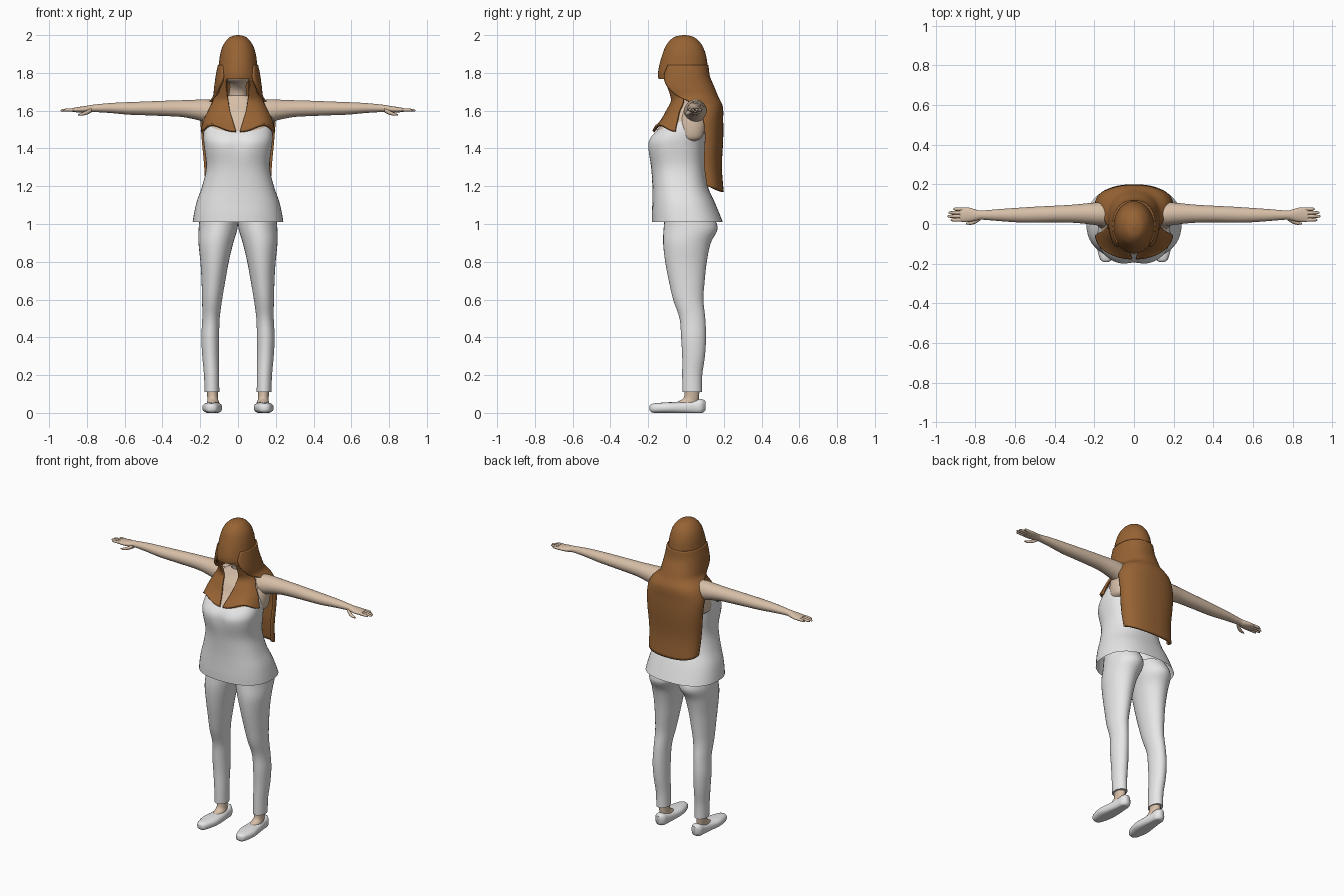
import bpy, bmesh, math
from mathutils import Vector

if "Cube" in bpy.data.objects:
    bpy.data.objects.remove(bpy.data.objects["Cube"])


def material(name, rgb):
    m = bpy.data.materials.new(name)
    m.use_nodes = True
    m.diffuse_color = (*rgb, 1)
    m.node_tree.nodes["Principled BSDF"].inputs["Base Color"].default_value = (*rgb, 1)
    return m


SKIN = material("skin", (0.68, 0.52, 0.39))
HAIR = material("auburn_hair", (0.31, 0.125, 0.034))
CLOTH = material("white_cloth", (0.8, 0.8, 0.8))


def smooth_rows(rows, steps):
    """Catmull-Rom interpolation between cross-section rows."""
    out = []
    for i in range(len(rows) - 1):
        a, b, c, d = (rows[min(max(i + k, 0), len(rows) - 1)] for k in (-1, 0, 1, 2))
        for j in range(steps):
            t = j / steps
            out.append([q + t * ((r - p) + t * ((2 * p - 5 * q + 4 * r - s)
                        + t * (3 * (q - r) + s - p))) / 2 for p, q, r, s in zip(a, b, c, d)])
    return out + [list(rows[-1])]


def rounded(angle, power):
    """Unit superellipse point."""
    c, s = math.cos(angle), math.sin(angle)
    e = 2 / power
    return math.copysign(abs(c) ** e, c), math.copysign(abs(s) ** e, s)


def finish(name, bm, mats):
    bmesh.ops.recalc_face_normals(bm, faces=bm.faces)
    mesh = bpy.data.meshes.new(name)
    bm.to_mesh(mesh)
    bm.free()
    for m in mats:
        mesh.materials.append(m)
    ob = bpy.data.objects.new(name, mesh)
    bpy.context.collection.objects.link(ob)
    bpy.ops.object.select_all(action='DESELECT')
    ob.select_set(True)
    bpy.context.view_layer.objects.active = ob
    bpy.ops.object.shade_smooth_by_angle(angle=math.radians(50))
    return ob


def skin_rings(bm, rings, closed):
    n = len(rings[0])
    for lo, hi in zip(rings, rings[1:]):
        for i in range(n if closed else n - 1):
            k = (i + 1) % n
            bm.faces.new((lo[i], lo[k], hi[k], hi[i]))


def loft_mesh(rows, axis, side=1, n=28, power=2.0, steps=4, caps=True):
    """Rows: position on axis, then centre and radius for the two other axes."""
    order = {'X': (0, 1, 2), 'Y': (1, 0, 2), 'Z': (2, 0, 1)}[axis]
    bm, rings = bmesh.new(), []
    for p, c1, r1, c2, r2 in smooth_rows(rows, steps):
        ring = []
        for i in range(n):
            u, v = rounded(math.tau * i / n, power)
            co = Vector()
            for k, val in zip(order, (p, c1 + r1 * u, c2 + r2 * v)):
                co[k] = val
            co.x *= side
            co.z = max(co.z, 0)
            ring.append(bm.verts.new(co))
        rings.append(ring)
    skin_rings(bm, rings, True)
    if caps:
        bm.faces.new(rings[0])
        bm.faces.new(rings[-1])
    return bm


def loft(name, rows, axis, mat, **kw):
    return finish(name, loft_mesh(rows, axis, **kw), [mat])


def thicken(ob, depth):
    mod = ob.modifiers.new("thickness", 'SOLIDIFY')
    mod.thickness = depth
    mod.offset = 0


def hair_sheet(name, rows, side=1, n=24, lift=lambda u: 0):
    """Rows: height, half width, centre y, depth, start and end angle from the back."""
    bm, rings = bmesh.new(), []
    fine = smooth_rows(rows, 5)
    for j, (z, w, yc, d, a0, a1) in enumerate(fine):
        ring = []
        for i in range(n + 1):
            u = i / n
            c, s = rounded(math.radians(a0 + (a1 - a0) * u), 2.3)
            dz = lift(u) * (j / (len(fine) - 1)) ** 4
            ring.append(bm.verts.new((side * w * s, yc + d * c, z + dz)))
        rings.append(ring)
    skin_rings(bm, rings, False)
    thicken(finish(name, bm, [HAIR]), 0.014)


# Torso: height, half width, front y, back y; the top is skin above a tilted neckline
body = [(1.01, .24, -.18, .195), (1.06, .232, -.18, .175), (1.12, .218, -.178, .15),
        (1.2, .19, -.178, .115), (1.3, .168, -.185, .1), (1.4, .178, -.205, .1),
        (1.45, .183, -.197, .1), (1.5, .18, -.155, .1), (1.55, .165, -.112, .1),
        (1.6, .148, -.083, .1), (1.64, .12, -.05, .098), (1.68, .05, -.025, .075)]
bm = loft_mesh([(z, 0, w, (f + b) / 2, (b - f) / 2) for z, w, f, b in body],
               'Z', n=48, power=2.4, caps=False)
for v in bm.verts:  # soft hollow between the two sides of the chest
    if v.co.y < 0:
        v.co.y += .014 * math.exp(-(v.co.x / .04) ** 2 - ((v.co.z - 1.43) / .07) ** 2)
neck_point, neck_normal = Vector((0, -.15, 1.495)), Vector((0, -.4, 1))
bmesh.ops.bisect_plane(bm, geom=bm.verts[:] + bm.edges[:] + bm.faces[:],
                       plane_co=neck_point, plane_no=neck_normal)
for f in bm.faces:
    f.material_index = int((f.calc_center_median() - neck_point).dot(neck_normal) > 0)
finish("tank_top_and_chest", bm, [CLOTH, SKIN])

# Neck and head
loft("neck_and_head", [(1.63, 0, .06, .03, .05), (1.7, 0, .046, .02, .046),
     (1.74, 0, .045, .0, .06), (1.77, 0, .065, -.015, .09), (1.85, 0, .085, -.015, .105),
     (1.92, 0, .075, -.01, .09), (1.965, 0, .03, -.01, .04)], 'Z', SKIN)

# Hair
cap = loft("hair_crown", [(2, 0, .008, -.01, .008), (1.988, 0, .045, -.01, .055),
     (1.95, 0, .077, -.01, .093), (1.9, 0, .094, -.01, .114), (1.85, 0, .101, -.013, .126),
     (1.8, 0, .108, -.015, .133), (1.768, 0, .112, -.013, .133)], 'Z', HAIR, n=40)
cap.data.polygons  # crown stays a closed solid
hair_sheet("back_hair", [(1.84, .1, -.01, .122, -130, 130), (1.78, .112, -.01, .13, -140, 140),
     (1.72, .12, 0, .145, -126, 126), (1.67, .128, .03, .135, -114, 114),
     (1.62, .168, .08, .108, -96, 96), (1.55, .19, .09, .1, -90, 90),
     (1.45, .186, .1, .09, -90, 90), (1.3, .173, .1, .083, -92, 92),
     (1.17, .166, .115, .078, -92, 92)], n=40, lift=lambda u: .03 * abs(2 * u - 1) ** 2)

for s, label in ((1, "left"), (-1, "right")):
    hair_sheet(label + "_front_lock", [(1.77, .108, -.01, .115, 150, 105),
         (1.7, .116, 0, .092, 153, 100), (1.65, .13, .01, .088, 160, 102),
         (1.6, .156, 0, .1, 167, 106), (1.55, .18, -.01, .117, 173, 104),
         (1.49, .193, -.03, .143, 178, 98)], side=s,
         lift=lambda u: .035 * math.sin(math.pi * u) ** 2)

    # Arm, shoulder patch and hand
    loft(label + "_shoulder", [(1.44, .15, .01, .03, .02), (1.46, .148, .034, .03, .055),
         (1.53, .14, .05, .035, .07), (1.6, .13, .05, .045, .06), (1.65, .12, .02, .05, .03)],
         'Z', SKIN, side=s)
    loft(label + "_arm", [(.1, .05, .06, 1.59, .06), (.16, .05, .06, 1.597, .062),
         (.22, .052, .054, 1.605, .053), (.3, .052, .046, 1.611, .044),
         (.4, .05, .042, 1.612, .04), (.5, .047, .04, 1.612, .036),
         (.58, .045, .037, 1.612, .033), (.68, .045, .03, 1.614, .026),
         (.77, .045, .023, 1.612, .019), (.8, .045, .029, 1.608, .018),
         (.84, .047, .037, 1.605, .015), (.877, .047, .035, 1.604, .01)], 'X', SKIN, side=s)
    for i, (tip, name) in enumerate(((.925, "index"), (.94, "middle"),
                                     (.935, "ring"), (.912, "little"))):
        y = .021 + .018 * i
        loft(f"{label}_{name}_finger", [(.86, y, .009, 1.604, .009), (.9, y, .0085, 1.604, .008),
             (tip - .008, y, .007, 1.602, .006), (tip, y, .002, 1.601, .002)],
             'X', SKIN, side=s, n=10)
    loft(label + "_thumb", [(.775, .03, .012, 1.602, .012), (.8, .014, .012, 1.59, .011),
         (.825, .005, .009, 1.582, .008), (.848, .002, .003, 1.579, .003)],
         'X', SKIN, side=s, n=12)

    # Trouser leg, ankle and shoe
    loft(label + "_trouser_leg", [(1.06, .1, .1, .01, .12), (.98, .105, .103, .025, .143),
         (.9, .117, .092, .005, .126), (.8, .124, .075, 0, .11), (.7, .13, .063, .004, .095),
         (.6, .137, .053, .012, .08), (.5, .143, .046, .034, .068), (.4, .147, .047, .04, .066),
         (.3, .145, .044, .04, .06), (.2, .14, .04, .033, .053), (.11, .138, .039, .033, .052)],
         'Z', CLOTH, side=s, n=32)
    loft(label + "_ankle", [(.03, .133, .035, -.01, .07), (.06, .133, .03, .012, .055),
         (.08, .134, .028, .028, .04), (.13, .137, .031, .033, .04)], 'Z', SKIN, side=s)
    loft(label + "_shoe", [(-.192, .14, .01, .026, .012), (-.175, .14, .032, .025, .024),
         (-.1, .137, .052, .027, .029), (-.03, .133, .047, .027, .031),
         (.04, .131, .038, .03, .036), (.08, .131, .034, .034, .039),
         (.102, .131, .014, .038, .026)], 'Y', CLOTH, side=s, power=2.5)
